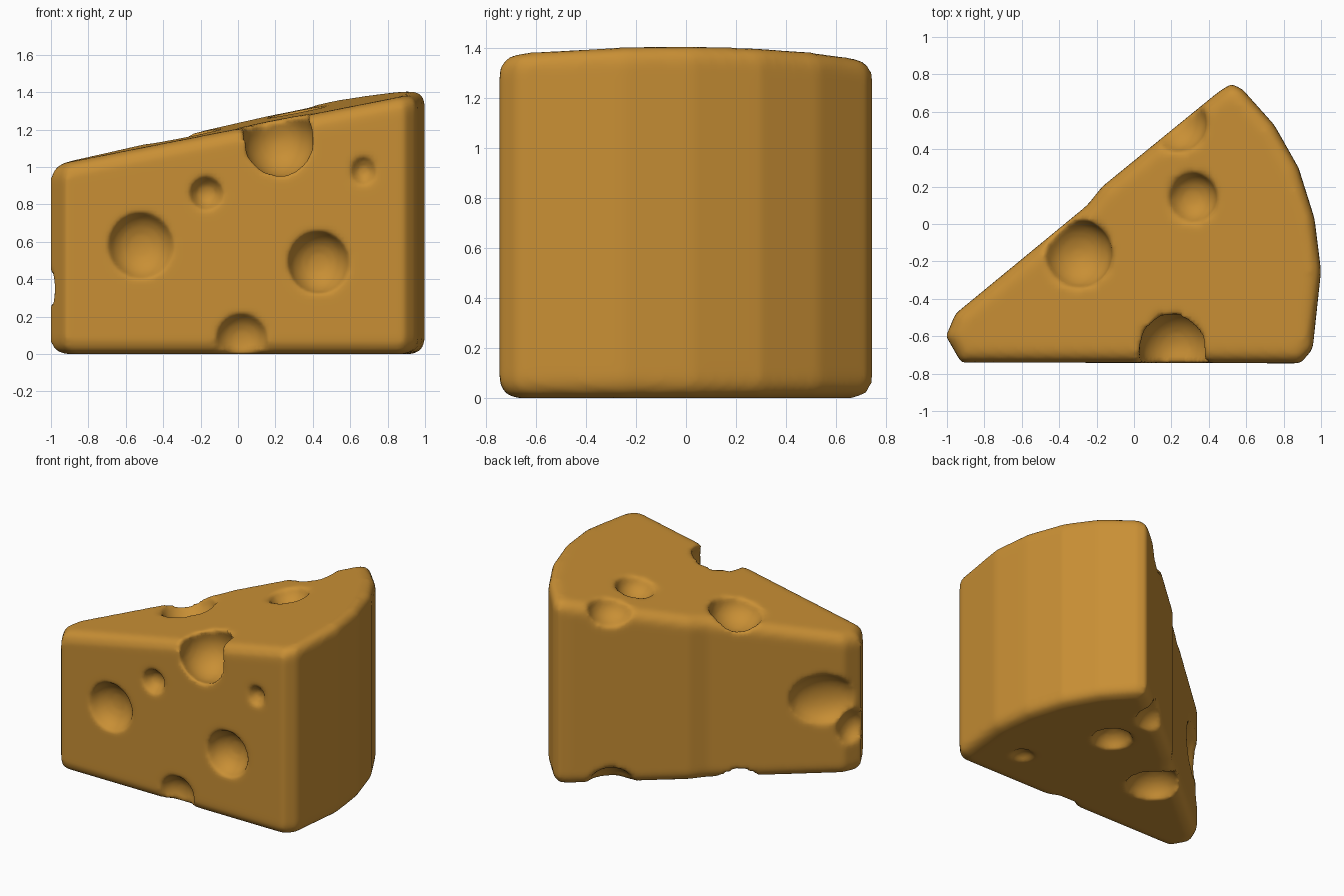
import bpy, bmesh, math
from mathutils import Matrix

if "Cube" in bpy.data.objects:
    bpy.data.objects.remove(bpy.data.objects["Cube"])

mat = bpy.data.materials.new("cheese orange")
mat.diffuse_color = (0.58, 0.275, 0.035, 1)
mat.use_nodes = True
mat.node_tree.nodes["Principled BSDF"].inputs["Base Color"].default_value = mat.diffuse_color

# Wedge outline seen from above, counter-clockwise
outline = [(-.925, -.74), (.89, -.745), (.955, -.67), (1.0, -.25), (.965, .03), (.88, .30),
           (.75, .53), (.58, .72), (.52, .75), (.45, .705), (-.17, .20), (-.25, .10),
           (-.955, -.48), (-1.005, -.60)]


def top_z(x, y):
    return 1.228 + .197 * x + .036 * y


# Cheese body: prism with a sloped top
bm = bmesh.new()
low = [bm.verts.new((x, y, 0)) for x, y in outline]
high = [bm.verts.new((x, y, top_z(x, y))) for x, y in outline]
bm.faces.new(low[::-1])
bm.faces.new(high)
n = len(outline)
for i in range(n):
    j = (i + 1) % n
    bm.faces.new((low[i], low[j], high[j], high[i]))
me = bpy.data.meshes.new("cheese_wedge")
bm.to_mesh(me)
bm.free()
me.materials.append(mat)
cheese = bpy.data.objects.new("cheese_wedge", me)
bpy.context.collection.objects.link(cheese)

# Holes: centre, radii, turn about z
holes = [
    # front face
    ((-.52, -.76, .58), (.175, .13, .18), 0),
    ((-.17, -.76, .86), (.09, .10, .09), 0),
    ((.43, -.76, .49), (.165, .15, .17), 0),
    ((.22, -.66, 1.14), (.195, .20, .20), 0),
    ((.02, -.76, .08), (.14, .11, .14), 0),
    ((.67, -.76, .98), (.07, .07, .08), 0),
    # tip and back left face
    ((-.85, -.38, .57), (.23, .11, .18), 40),
    ((-1.0, -.51, .35), (.10, .12, .13), 0),
    # small pit underneath
    ((.63, -.41, -.01), (.08, .08, .05), 0),
]
# pits repeated on the top and the bottom
for x, y, r in [(-.30, -.16, .185), (.31, .14, .135), (.23, .54, .16)]:
    for z in (top_z(x, y) + .01, -.01):
        holes.append(((x, y, z), (r, r, r * .85), 0))

# One hidden cutter mesh per hole
cutters = bpy.data.collections.new("hole_cutters")
bpy.context.scene.collection.children.link(cutters)
for k, (c, r, a) in enumerate(holes):
    bm = bmesh.new()
    bmesh.ops.create_icosphere(bm, subdivisions=3, radius=1, matrix=Matrix.Translation(c)
                               @ Matrix.Rotation(math.radians(a), 4, 'Z') @ Matrix.Diagonal((*r, 1)))
    cm = bpy.data.meshes.new("hole_cutter")
    bm.to_mesh(cm)
    bm.free()
    ob = bpy.data.objects.new("hole_cutter_%d" % k, cm)
    ob.hide_render = True
    cutters.objects.link(ob)

# Round rims, cut holes, then soften everything
b = cheese.modifiers.new("round_rims", 'BEVEL')
b.width, b.segments = .075, 4
b.limit_method, b.angle_limit = 'ANGLE', math.radians(72)
b.use_clamp_overlap = False
d = cheese.modifiers.new("holes", 'BOOLEAN')
d.operation, d.operand_type, d.collection, d.solver = 'DIFFERENCE', 'COLLECTION', cutters, 'EXACT'
v = cheese.modifiers.new("even_mesh", 'REMESH')
v.mode, v.voxel_size, v.use_smooth_shade = 'VOXEL', .02, True
s = cheese.modifiers.new("soften", 'SMOOTH')
s.factor, s.iterations = .5, 6

# Bake the modifiers and remove the cutters
deps = bpy.context.evaluated_depsgraph_get()
final = bpy.data.meshes.new_from_object(cheese.evaluated_get(deps))
cheese.modifiers.clear()
cheese.data = final
final.materials.clear()
final.materials.append(mat)
for p in final.polygons:
    p.material_index = 0
    p.use_smooth = True
for ob in list(cutters.objects):
    bpy.data.objects.remove(ob)
bpy.data.collections.remove(cutters)
